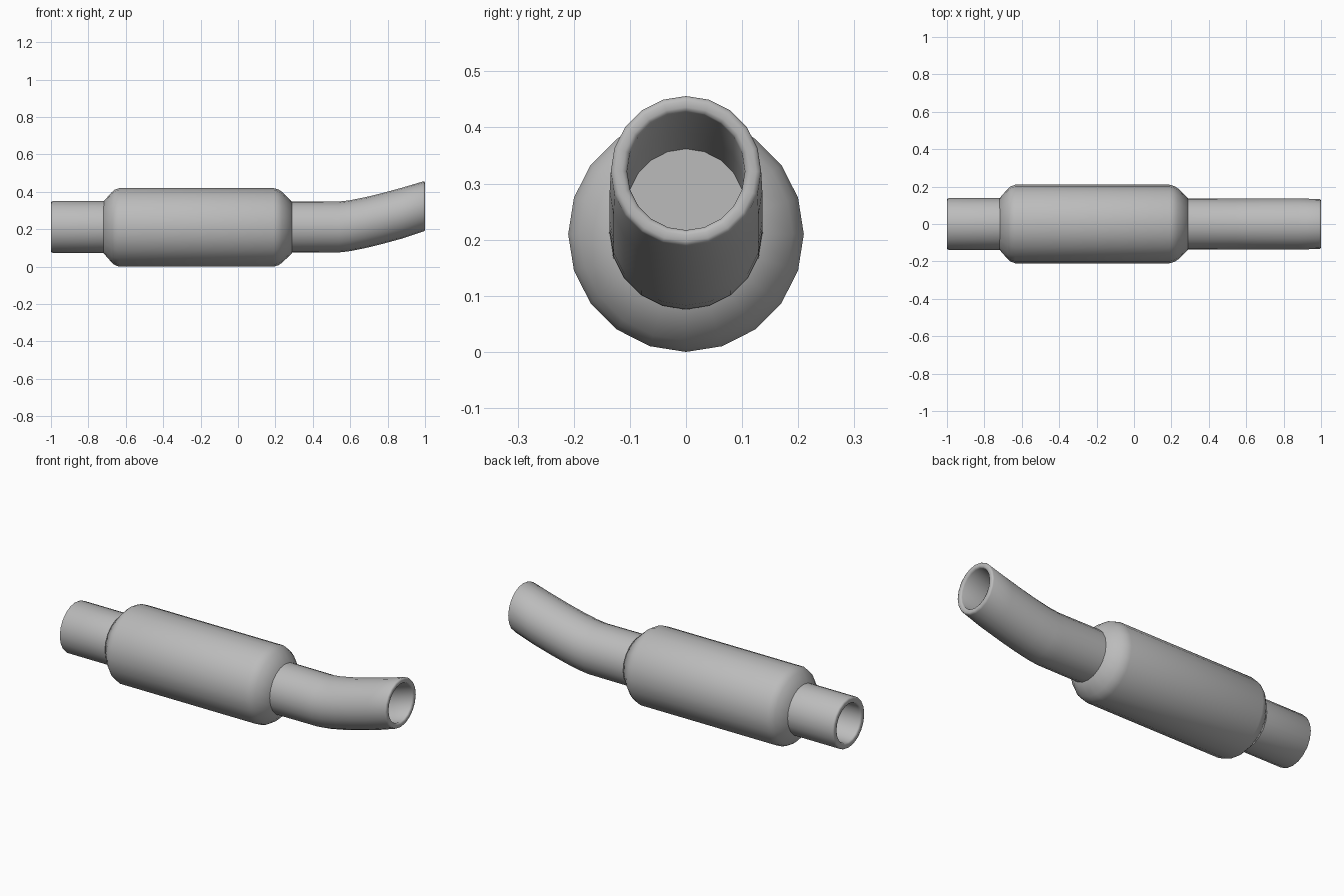
import bpy, bmesh, math

cube = bpy.data.objects.get("Cube")
if cube:
    bpy.data.objects.remove(cube, do_unlink=True)

SIDES = 20
AXIS_Z = 0.21

steel = bpy.data.materials.new("brushed_grey_steel")
steel.use_nodes = True
GREY = (0.5, 0.5, 0.5, 1)
steel.diffuse_color = GREY
steel.node_tree.nodes["Principled BSDF"].inputs["Base Color"].default_value = GREY


def loft(name, rings):
    """Skin round sections (x, centre z, radius) and close both ends."""
    bm = bmesh.new()
    loops = []
    for x, z, r in rings:
        angles = [math.tau * i / SIDES for i in range(SIDES)]
        loops.append([bm.verts.new((x, r * math.cos(a), z + r * math.sin(a))) for a in angles])
    for a, b in zip(loops, loops[1:]):
        for i in range(SIDES):
            j = (i + 1) % SIDES
            bm.faces.new((a[i], a[j], b[j], b[i]))
    bm.faces.new(loops[0])
    bm.faces.new(loops[-1])
    bmesh.ops.recalc_face_normals(bm, faces=bm.faces)
    mesh = bpy.data.meshes.new(name)
    bm.to_mesh(mesh)
    bm.free()
    mesh.materials.append(steel)
    obj = bpy.data.objects.new(name, mesh)
    bpy.context.collection.objects.link(obj)
    bpy.ops.object.select_all(action="DESELECT")
    obj.select_set(True)
    bpy.context.view_layer.objects.active = obj
    bpy.ops.object.shade_smooth_by_angle(angle=math.radians(50))
    return obj


def rim(x, z, side, outer, inner):
    """Softened lip of a pipe mouth, from the outer wall to the inner wall."""
    b = 0.009
    return [(x - side * b, z, outer), (x - side * b * 0.3, z, outer - b * 0.3),
            (x, z, outer - b), (x, z, inner + b),
            (x - side * b * 0.3, z, inner + b * 0.3), (x - side * b, z, inner)]


# Muffler canister with rounded conical shoulders
loft("muffler_body", [
    (-0.72, AXIS_Z, 0.137), (-0.675, AXIS_Z, 0.188), (-0.66, AXIS_Z, 0.201),
    (-0.635, AXIS_Z, 0.21), (0.19, AXIS_Z, 0.21), (0.215, AXIS_Z, 0.203),
    (0.235, AXIS_Z, 0.19), (0.29, AXIS_Z, 0.137)])

# Straight inlet pipe, hollow at its mouth
PIPE_Z = 0.212
loft("inlet_pipe",
     [(-0.68, PIPE_Z, 0.138)] + rim(-1, PIPE_Z, -1, 0.138, 0.105) + [(-0.77, PIPE_Z, 0.105)])

# Outlet pipe that curves upward, hollow at its mouth
bend = [(0.54, 0.212), (0.60, 0.219), (0.68, 0.235), (0.77, 0.257), (0.88, 0.287)]
loft("outlet_pipe",
     [(0.25, PIPE_Z, 0.137)] + [(x, z, 0.136) for x, z in bend]
     + rim(1, 0.322, 1, 0.134, 0.105)
     + [(x, z, 0.105) for x, z in reversed(bend[3:])])
